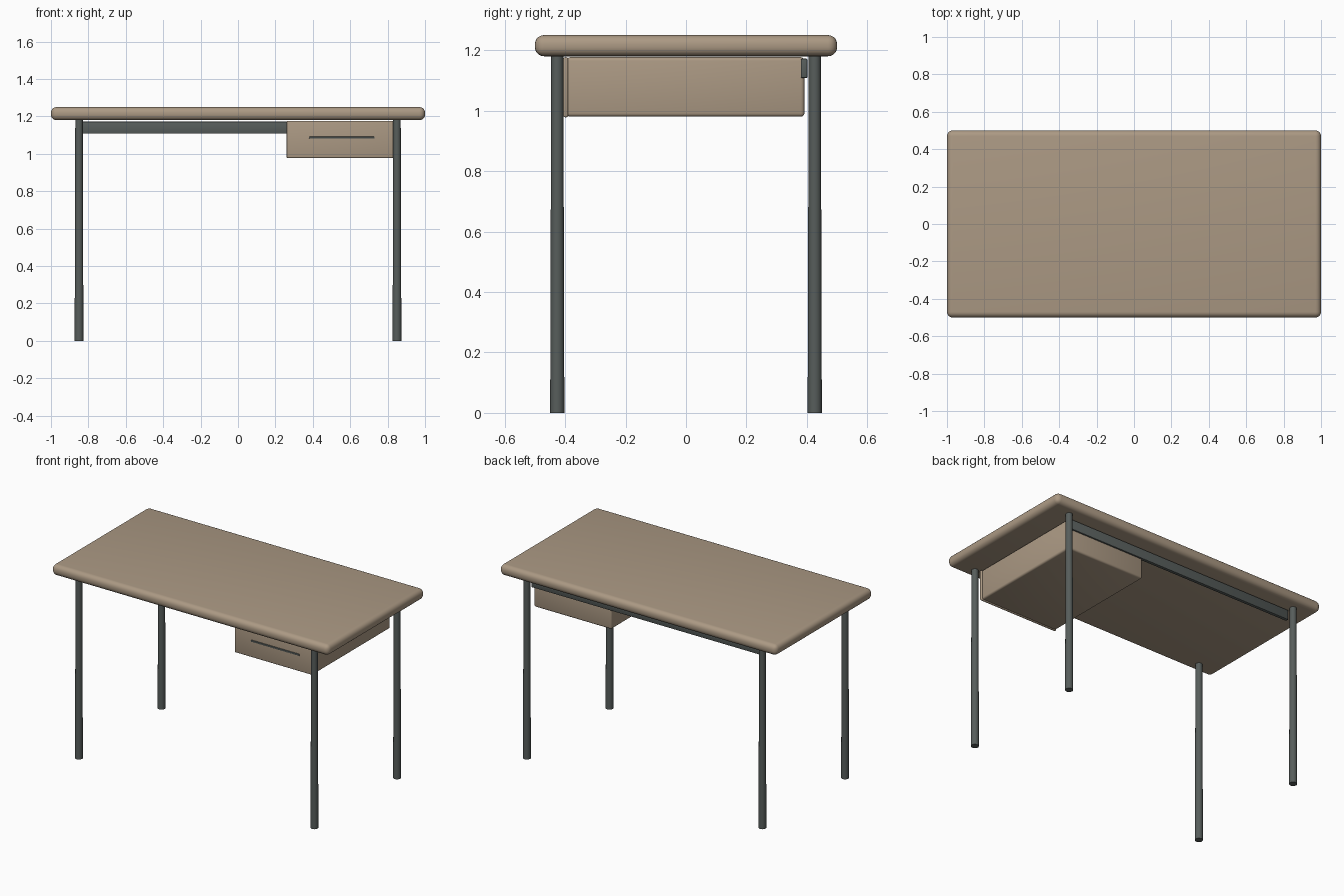
import bpy
import math

cube = bpy.data.objects.get("Cube")
if cube:
    bpy.data.objects.remove(cube, do_unlink=True)


def material(name, rgb):
    m = bpy.data.materials.new(name)
    m.use_nodes = True
    m.diffuse_color = (*rgb, 1)
    m.node_tree.nodes["Principled BSDF"].inputs["Base Color"].default_value = (*rgb, 1)
    return m


wood = material("tan wood", (0.41, 0.32, 0.23))
metal = material("dark grey metal", (0.095, 0.11, 0.105))


def finish(obj, name, mat):
    obj.name = name
    obj.data.materials.append(mat)
    bpy.ops.object.shade_smooth_by_angle(angle=math.radians(40))
    return obj


def box(name, low, high, mat, bevel=0, segments=3):
    """Rounded box between two corners."""
    centre = [(a + b) / 2 for a, b in zip(low, high)]
    bpy.ops.mesh.primitive_cube_add(size=1, location=centre)
    obj = bpy.context.object
    obj.scale = [b - a for a, b in zip(low, high)]
    bpy.ops.object.transform_apply(location=False, rotation=False, scale=True)
    if bevel:
        mod = obj.modifiers.new("rounding", "BEVEL")
        mod.width = bevel
        mod.segments = segments
        bpy.ops.object.modifier_apply(modifier=mod.name)
    return finish(obj, name, mat)


# Table top with rounded edges
box("table_top", (-1, -0.5, 1.18), (1, 0.5, 1.25), wood, 0.03, 5)

# Drawer box, its front panel and slim pull
box("drawer_box", (0.265, -0.395, 0.98), (0.825, 0.392, 1.177), wood, 0.012)
box("drawer_front", (0.26, -0.406, 0.978), (0.83, -0.39, 1.177), wood, 0.006)
box("drawer_pull", (0.38, -0.412, 1.081), (0.73, -0.4, 1.092), metal, 0.003, 2)

# Rear rail joining the back legs
box("rear_rail", (-0.835, 0.38, 1.108), (0.835, 0.402, 1.172), metal, 0.004, 2)

# Four legs, slimmer towards the top
for side, x in (("left", 0.85), ("right", -0.85)):
    for end, y in (("front", -0.426), ("back", 0.426)):
        bpy.ops.mesh.primitive_cone_add(vertices=24, radius1=0.0235, radius2=0.02,
                                        depth=1.19, location=(x, y, 0.595))
        finish(bpy.context.object, f"{end}_{side}_leg", metal)
